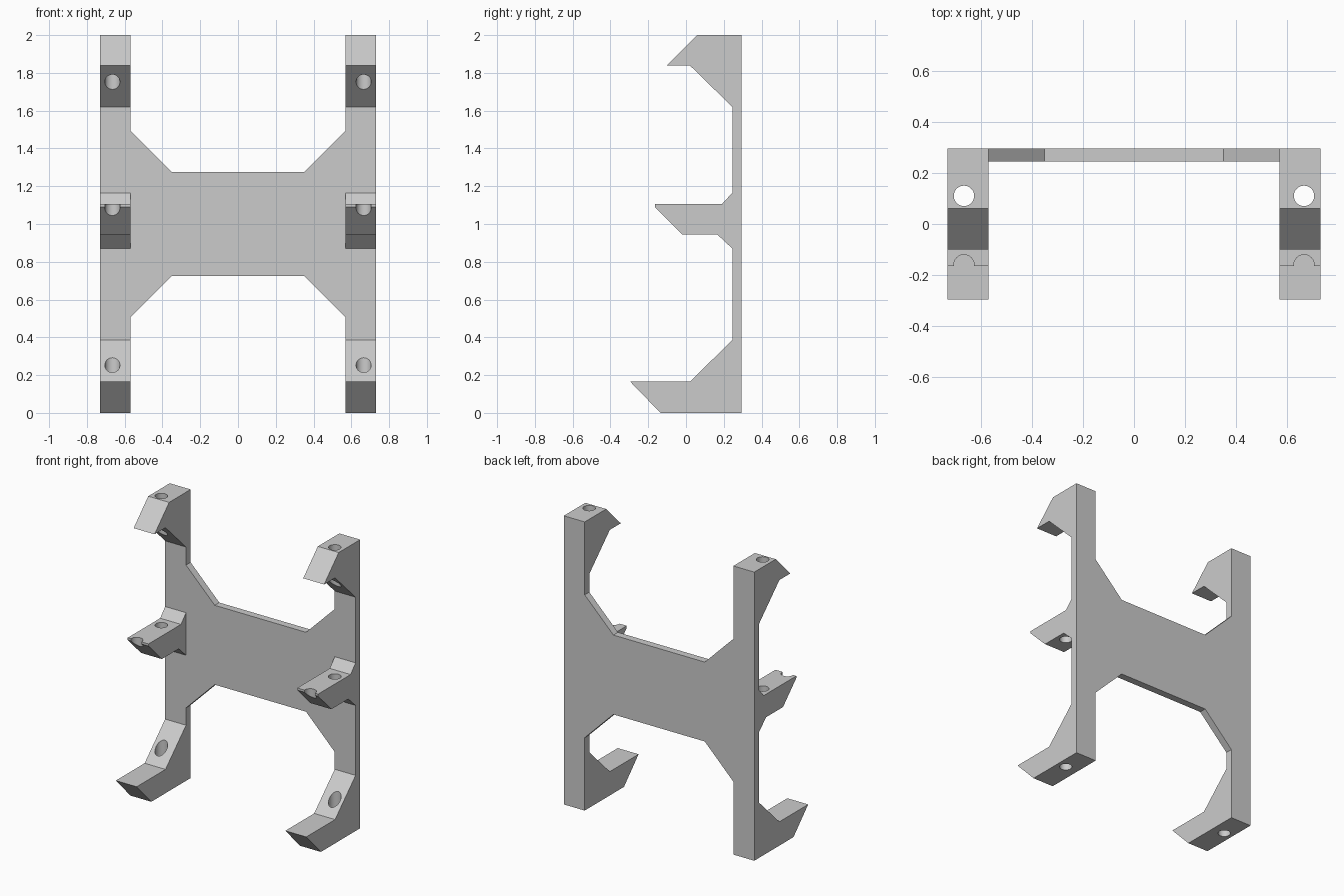
import bpy
import bmesh
from math import radians
from mathutils import Vector

cube = bpy.data.objects.get("Cube")
if cube:
    bpy.data.objects.remove(cube, do_unlink=True)

# Single grey material
grey = bpy.data.materials.new("light grey")
grey.use_nodes = True
grey.diffuse_color = (0.6, 0.6, 0.6, 1)
grey.node_tree.nodes["Principled BSDF"].inputs["Base Color"].default_value = grey.diffuse_color


def extrude_profile(name, points, offset):
    """Extrude a closed outline of 3D points by an offset vector."""
    bm = bmesh.new()
    face = bm.faces.new([bm.verts.new(p) for p in points])
    result = bmesh.ops.extrude_face_region(bm, geom=[face])
    moved = [v for v in result["geom"] if isinstance(v, bmesh.types.BMVert)]
    bmesh.ops.translate(bm, verts=moved, vec=Vector(offset))
    # Extruding keeps the start face, so the solid is closed
    bmesh.ops.recalc_face_normals(bm, faces=bm.faces)
    mesh = bpy.data.meshes.new(name)
    bm.to_mesh(mesh)
    bm.free()
    mesh.materials.append(grey)
    obj = bpy.data.objects.new(name, mesh)
    bpy.context.collection.objects.link(obj)
    return obj


def drill(obj, x, y):
    """Cut a vertical round hole through the whole part."""
    bpy.ops.mesh.primitive_cylinder_add(vertices=32, radius=0.04, depth=3, location=(x, y, 1))
    cutter = bpy.context.object
    cutter.hide_render = True
    cutter.data.materials.append(grey)
    mod = obj.modifiers.new("hole", "BOOLEAN")
    mod.operation = "DIFFERENCE"
    mod.solver = "EXACT"
    mod.object = cutter
    bpy.context.view_layer.objects.active = obj
    bpy.ops.object.modifier_apply(modifier=mod.name)
    bpy.data.objects.remove(cutter, do_unlink=True)


BACK, FRONT = 0.295, 0.245      # back plate thickness along y
INNER, OUTER = 0.57, 0.73       # upright width along x

# Side outline of an upright with its three hooks, as (y, z)
arm_outline = [
    (BACK, 0), (-0.135, 0), (-0.295, 0.165), (0.02, 0.165), (FRONT, 0.385),
    (FRONT, 0.87), (0.165, 0.945), (-0.02, 0.945), (-0.165, 1.09), (-0.165, 1.105),
    (0.19, 1.105), (FRONT, 1.165),
    (FRONT, 1.62), (0.02, 1.84), (-0.10, 1.84), (0.06, 2), (BACK, 2),
]

# Uprights with through holes and the half-round notch in the middle hook
for side, name in ((1, "left_upright"), (-1, "right_upright")):
    arm = extrude_profile(name, [(side * INNER, y, z) for y, z in arm_outline],
                          (side * (OUTER - INNER), 0, 0))
    drill(arm, side * 0.665, 0.11)
    # The notch must miss the lower hook, so only its tip region is cut
    bpy.ops.mesh.primitive_cylinder_add(vertices=32, radius=0.04, depth=0.4,
                                        location=(side * 0.665, -0.16, 1.05))
    notch = bpy.context.object
    notch.hide_render = True
    notch.data.materials.append(grey)
    mod = arm.modifiers.new("notch", "BOOLEAN")
    mod.operation = "DIFFERENCE"
    mod.solver = "EXACT"
    mod.object = notch
    bpy.context.view_layer.objects.active = arm
    bpy.ops.object.modifier_apply(modifier=mod.name)
    bpy.data.objects.remove(notch, do_unlink=True)
    bpy.ops.object.select_all(action="DESELECT")
    arm.select_set(True)
    bpy.ops.object.shade_smooth_by_angle(angle=radians(30))

# Back plate with flared gussets: one quarter mirrored in x and z
quarter = [(INNER, 0.495), (0.35, 0.275)]
top = quarter + [(-x, z) for x, z in reversed(quarter)]
outline = top + [(x, -z) for x, z in reversed(top)]
extrude_profile("back_plate", [(x, FRONT, 1 + z) for x, z in outline],
                (0, BACK - FRONT, 0))
